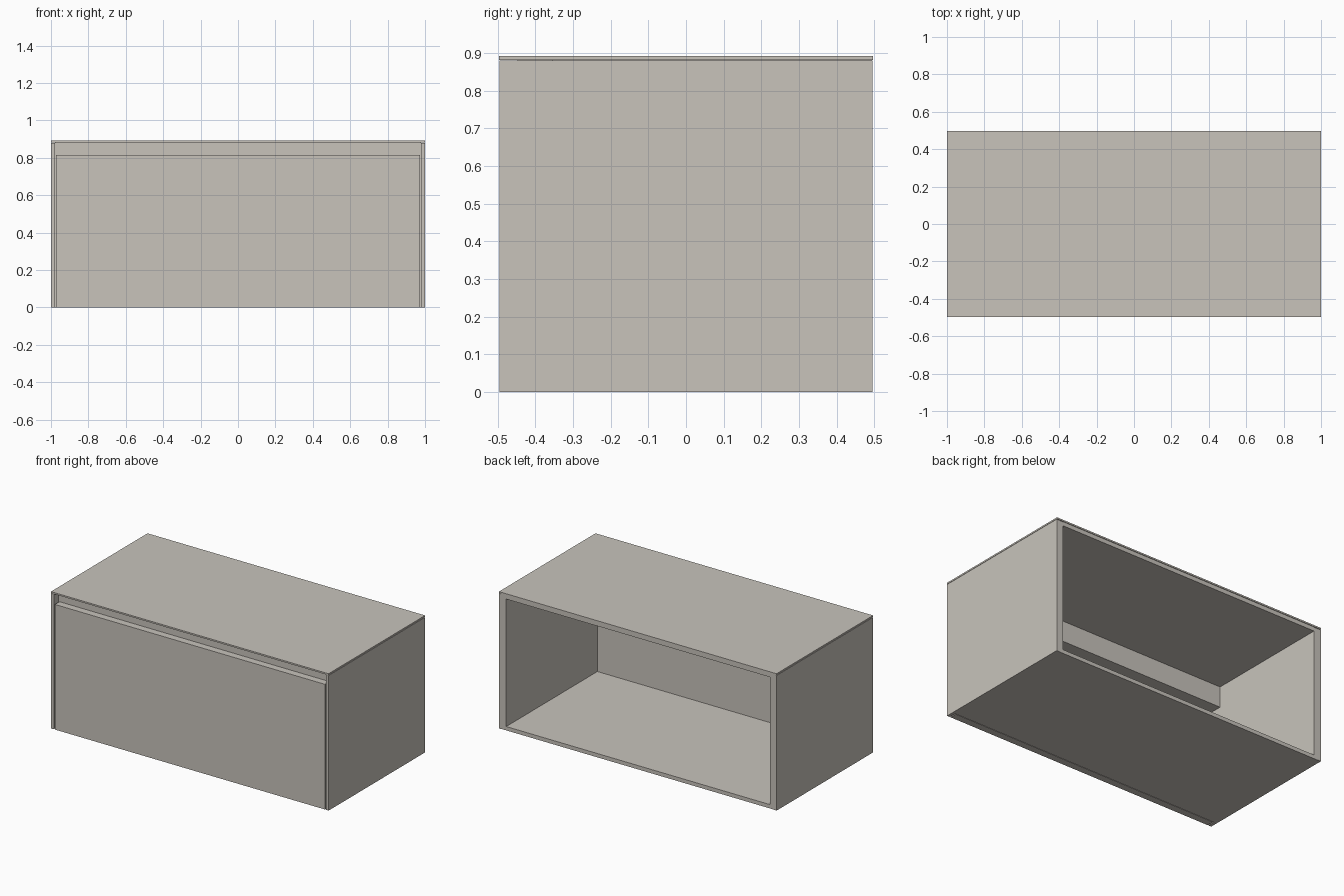
import bpy, bmesh
from mathutils import Vector

if "Cube" in bpy.data.objects:
    bpy.data.objects.remove(bpy.data.objects["Cube"])

mat = bpy.data.materials.new("warm_grey")
mat.diffuse_color = (0.58, 0.55, 0.50, 1)
mat.use_nodes = True
mat.node_tree.nodes["Principled BSDF"].inputs["Base Color"].default_value = mat.diffuse_color


def box(name, x0, x1, y0, y1, z0, z1):
    """Axis-aligned panel given by its limits."""
    lo, hi = Vector((x0, y0, z0)), Vector((x1, y1, z1))
    bm = bmesh.new()
    bmesh.ops.create_cube(bm, size=1)
    for v in bm.verts:
        v.co = Vector([(lo[i] + hi[i]) / 2 + v.co[i] * (hi[i] - lo[i]) for i in range(3)])
    me = bpy.data.meshes.new(name)
    bm.to_mesh(me)
    bm.free()
    me.materials.append(mat)
    ob = bpy.data.objects.new(name, me)
    bpy.context.collection.objects.link(ob)
    return ob


# Thin worktop
box("worktop", -1, 1, -0.497, 0.497, 0.882, 0.892)

# Outer side panels and the inner carcass sides
for side, s in (("left", -1), ("right", 1)):
    a, b, c = s * 1.0, s * 0.98, s * 0.95
    box(side + "_side_panel", min(a, b), max(a, b), -0.495, 0.495, 0, 0.88)
    box(side + "_carcass_side", min(b, c), max(b, c), -0.445, 0.493, 0.0, 0.88)

# Carcass floor and ceiling, back left open
box("carcass_floor", -0.95, 0.95, -0.445, 0.493, 0.0, 0.025)
box("carcass_ceiling", -0.95, 0.95, -0.445, 0.493, 0.855, 0.882)

# Grip rail behind the finger gap
box("grip_rail", -0.979, 0.979, -0.447, -0.355, 0.72, 0.881)

# Drawer front with a small reveal on each side
box("drawer_front", -0.973, 0.973, -0.495, -0.448, 0.0, 0.815)
